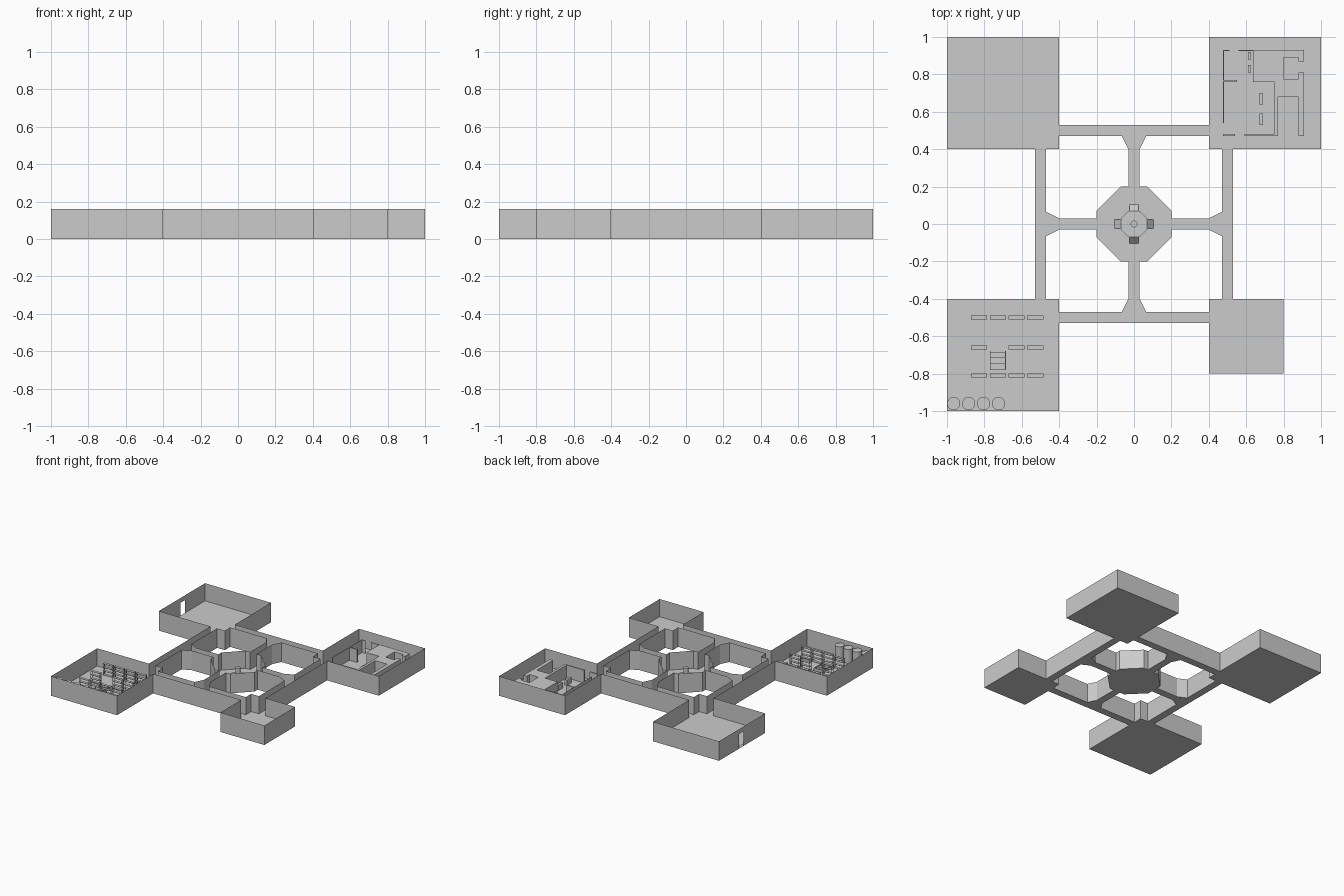
import bpy, bmesh
from math import pi, cos, sin
from mathutils import Matrix

if "Cube" in bpy.data.objects:
    bpy.data.objects.remove(bpy.data.objects["Cube"])

H, FLOOR = 0.16, 0.015


def finish(name, bm):
    me = bpy.data.meshes.new(name)
    bm.to_mesh(me)
    bm.free()
    ob = bpy.data.objects.new(name, me)
    bpy.context.collection.objects.link(ob)
    return ob


def add_box(bm, x0, x1, y0, y1, z0, z1):
    m = Matrix.Translation(((x0 + x1) / 2, (y0 + y1) / 2, (z0 + z1) / 2))
    bmesh.ops.create_cube(bm, size=1, matrix=m @ Matrix.Diagonal((x1 - x0, y1 - y0, z1 - z0, 1)))


def boxes(name, rows, z0, z1):
    bm = bmesh.new()
    for r in rows:
        add_box(bm, *r, z0, z1)
    return finish(name, bm)


def prism(name, pts, z0, z1):
    bm = bmesh.new()
    f = bm.faces.new([bm.verts.new((x, y, z0)) for x, y in pts])
    r = bmesh.ops.extrude_face_region(bm, geom=[f], use_keep_orig=True)
    top = [v for v in r['geom'] if isinstance(v, bmesh.types.BMVert)]
    bmesh.ops.translate(bm, verts=top, vec=(0, 0, z1 - z0))
    bmesh.ops.recalc_face_normals(bm, faces=bm.faces)
    return finish(name, bm)


# Plan outline: outer loop around the rooms, plus one courtyard per quadrant
def corner(sx, sy, r):
    pts = [(.4, .53), (.4, r), (r, r), (r, .4), (.53, .4)]
    pts = [(x * sx, y * sy) for x, y in pts]
    return pts if sx * sy > 0 else pts[::-1]


outer = corner(1, 1, 1) + corner(1, -1, .8) + corner(-1, -1, 1) + corner(-1, 1, 1)
court = [(.03, .2), (.03, .4), (.065, .47), (.4, .47), (.4, .4), (.47, .4),
         (.47, .065), (.4, .03), (.2, .03), (.2, .07), (.07, .2)]
loops = [outer]
for sx in (1, -1):
    for sy in (1, -1):
        c = [(x * sx, y * sy) for x, y in court]
        loops.append(c[::-1] if sx * sy > 0 else c)

# Floor and underside
for name, z, up in (("floor", FLOOR, 1), ("underside", 0, -1)):
    bm = bmesh.new()
    for lp in loops:
        vs = [bm.verts.new((x, y, z)) for x, y in lp]
        for a, b in zip(vs, vs[1:] + vs[:1]):
            bm.edges.new((a, b))
    bmesh.ops.triangle_fill(bm, use_beauty=True, use_dissolve=False,
                            edges=bm.edges[:], normal=(0, 0, up))
    bm.normal_update()
    for f in bm.faces:
        if f.normal.z * up < 0:
            f.normal_flip()
    finish(name, bm)

# Walls, with a doorway in the west wall of the north-west room
bm = bmesh.new()


def strip(p, q, z0=0):
    bm.faces.new([bm.verts.new(c) for c in
                  ((*q, z0), (*p, z0), (*p, H), (*q, H))])


for lp in loops:
    for p, q in zip(lp, lp[1:] + lp[:1]):
        if p[0] == q[0] == -1 and p[1] > 0:
            strip(p, (-1, .68))
            strip((-1, .68), (-1, .74), .12)
            strip((-1, .74), q)
        elif p[0] == q[0] == -1 and q[1] > 0:
            strip(p, (-1, .68))
        else:
            strip(p, q)
bmesh.ops.remove_doubles(bm, verts=bm.verts, dist=1e-5)
finish("walls", bm)

# Hub platform, four ramps and central column
PZ = .05
prism("hub_platform", [(.03, .07), (.07, .03), (.07, -.03), (.03, -.07),
                       (-.03, -.07), (-.07, -.03), (-.07, .03), (-.03, .07)], FLOOR, PZ)
bm = bmesh.new()
for k in range(4):
    c, s = round(cos(k * pi / 2)), round(sin(k * pi / 2))
    v = [bm.verts.new((x * c - y * s, x * s + y * c, z)) for x, y, z in
         ((.07, -.025, FLOOR), (.105, -.025, FLOOR), (.07, -.025, PZ),
          (.07, .025, FLOOR), (.105, .025, FLOOR), (.07, .025, PZ))]
    for idx in ((0, 1, 2), (3, 5, 4), (1, 4, 5, 2), (0, 3, 4, 1)):
        bm.faces.new([v[i] for i in idx])
finish("hub_ramps", bm)


def cylinder(name, x, y, r, z0, z1):
    bm = bmesh.new()
    bmesh.ops.create_cone(bm, cap_ends=True, segments=32, radius1=r, radius2=r, depth=z1 - z0,
                          matrix=Matrix.Translation((x, y, (z0 + z1) / 2)))
    for f in bm.faces:
        f.smooth = len(f.verts) == 4
    for e in bm.edges:
        e.smooth = all(f.smooth for f in e.link_faces)
    finish(name, bm)


cylinder("hub_column", 0, 0, .018, PZ, .12)

# Storage tanks in the south-west room
for i in range(4):
    cylinder(f"tank_{i + 1}", -.964 + .08 * i, -.96, .035, FLOOR, .13)


# Shelving racks: four posts and four boards; one rack lies toppled
def rack(name, x, y, toppled=False):
    bm = bmesh.new()
    w, d, h, t = .086, .022, .1, .004
    for px in (-w / 2, w / 2 - t):
        for py in (-d / 2, d / 2 - t):
            add_box(bm, px, px + t, py, py + t, 0, h)
    for z in (.004, .034, .064, .094):
        add_box(bm, -w / 2, w / 2, -d / 2, d / 2, z, z + .003)
    m = Matrix.Translation((x, y, FLOOR))
    if toppled:
        m = m @ Matrix.Translation((0, 0, d / 2)) @ Matrix.Rotation(pi / 2, 4, 'X')
    bm.transform(m)
    finish(name, bm)


for j, y in enumerate((-.5, -.66, -.81)):
    for i in range(4):
        fallen = (i, j) == (1, 1)
        rack(f"shelf_rack_{j}_{i}", -.828 + .1 * i, -.68 if fallen else y, fallen)

# Partition maze in the north-east room
prism("inner_partition", [
    (.56, .93), (.91, .93), (.91, .87), (.88, .87), (.88, .89), (.80, .89), (.80, .775),
    (.88, .775), (.88, .81), (.91, .81), (.91, .47), (.88, .47), (.88, .68), (.77, .68),
    (.77, .47), (.59, .47), (.59, .48), (.75, .48), (.75, .76), (.635, .76), (.635, .925),
    (.56, .925)], FLOOR, .12)
boxes("inner_wall", [(.475, .48, .54, .93), (.48, .51, .925, .93),
                     (.475, .55, .76, .77), (.475, .54, .47, .48)], FLOOR, .12)
boxes("counter", [(.61, .625, .88, .92), (.61, .625, .81, .85),
                  (.67, .69, .64, .70), (.67, .69, .53, .59)], FLOOR, .06)
